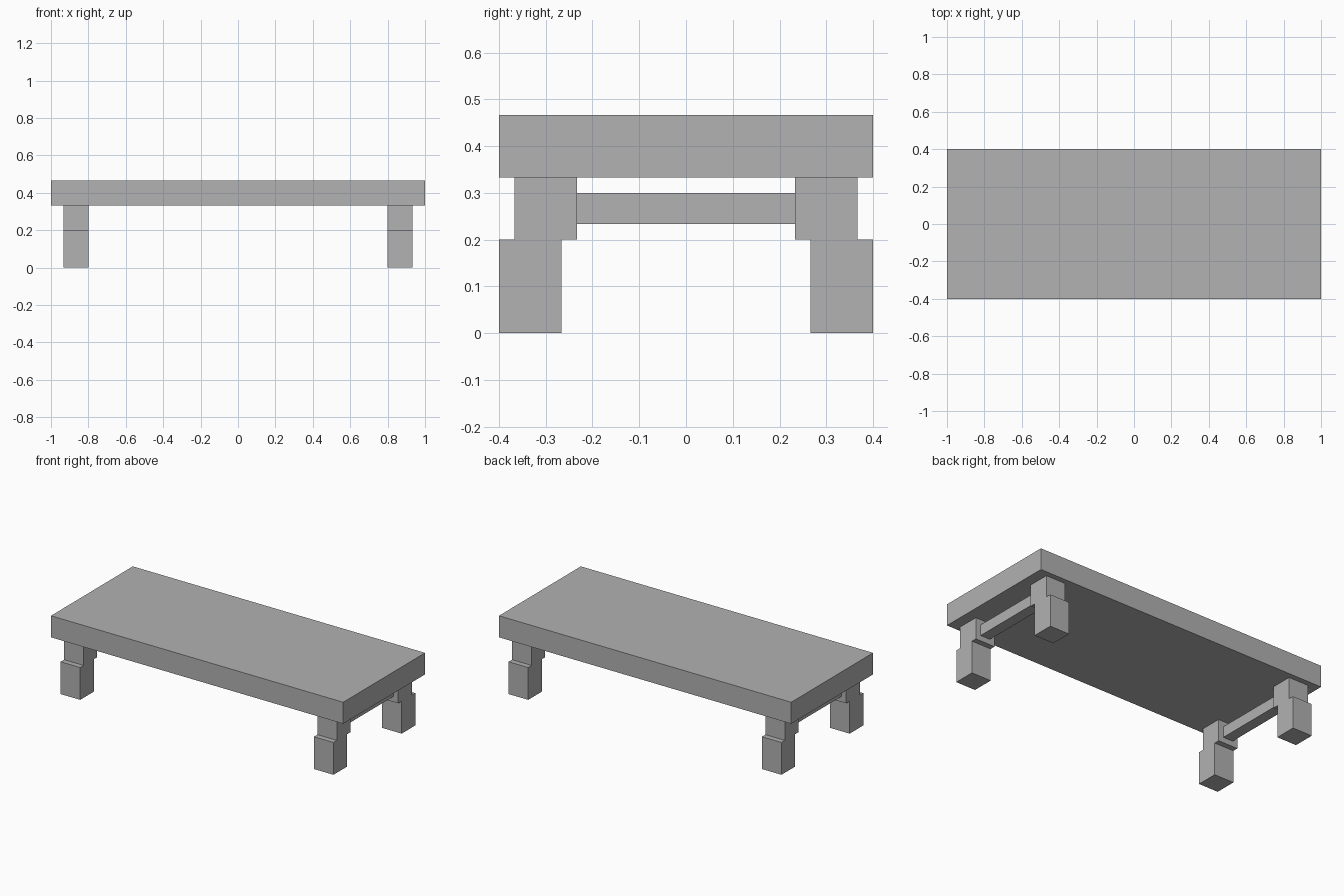
import bpy

if "Cube" in bpy.data.objects:
    bpy.data.objects.remove(bpy.data.objects["Cube"])

U = 1 / 15  # building unit

grey = bpy.data.materials.new("plain grey")
grey.diffuse_color = (0.445, 0.445, 0.445, 1)
grey.use_nodes = True
grey.node_tree.nodes["Principled BSDF"].inputs["Base Color"].default_value = grey.diffuse_color


def box(name, x, y, z):
    """Box spanning the given (low, high) ranges, measured in building units."""
    bpy.ops.mesh.primitive_cube_add(size=1)
    ob = bpy.context.object
    ob.name = name
    spans = (x, y, z)
    centre = [(a + b) / 2 * U for a, b in spans]
    size = [(b - a) * U for a, b in spans]
    for v in ob.data.vertices:
        v.co = [c + s * k for c, s, k in zip(centre, size, v.co)]
    ob.data.materials.append(grey)
    return ob


def side(low, high, sign):
    return tuple(sorted((low * sign, high * sign)))


# Thick slab top
box("table_top", (-15, 15), (-6, 6), (5, 7))

for sx, x_name in ((-1, "left"), (1, "right")):
    # Stepped legs: the foot sits further out than the upper block
    for sy, y_name in ((-1, "front"), (1, "back")):
        label = f"{y_name}_{x_name}"
        box(f"{label}_foot", side(12, 14, sx), side(4, 6, sy), (0, 3))
        box(f"{label}_upper_leg", side(12, 14, sx), side(3.5, 5.5, sy), (3, 5))
    # Narrow rail joining the front and back legs
    box(f"{x_name}_rail", side(12.5, 13.5, sx), (-3.5, 3.5), (3.5, 4.5))
